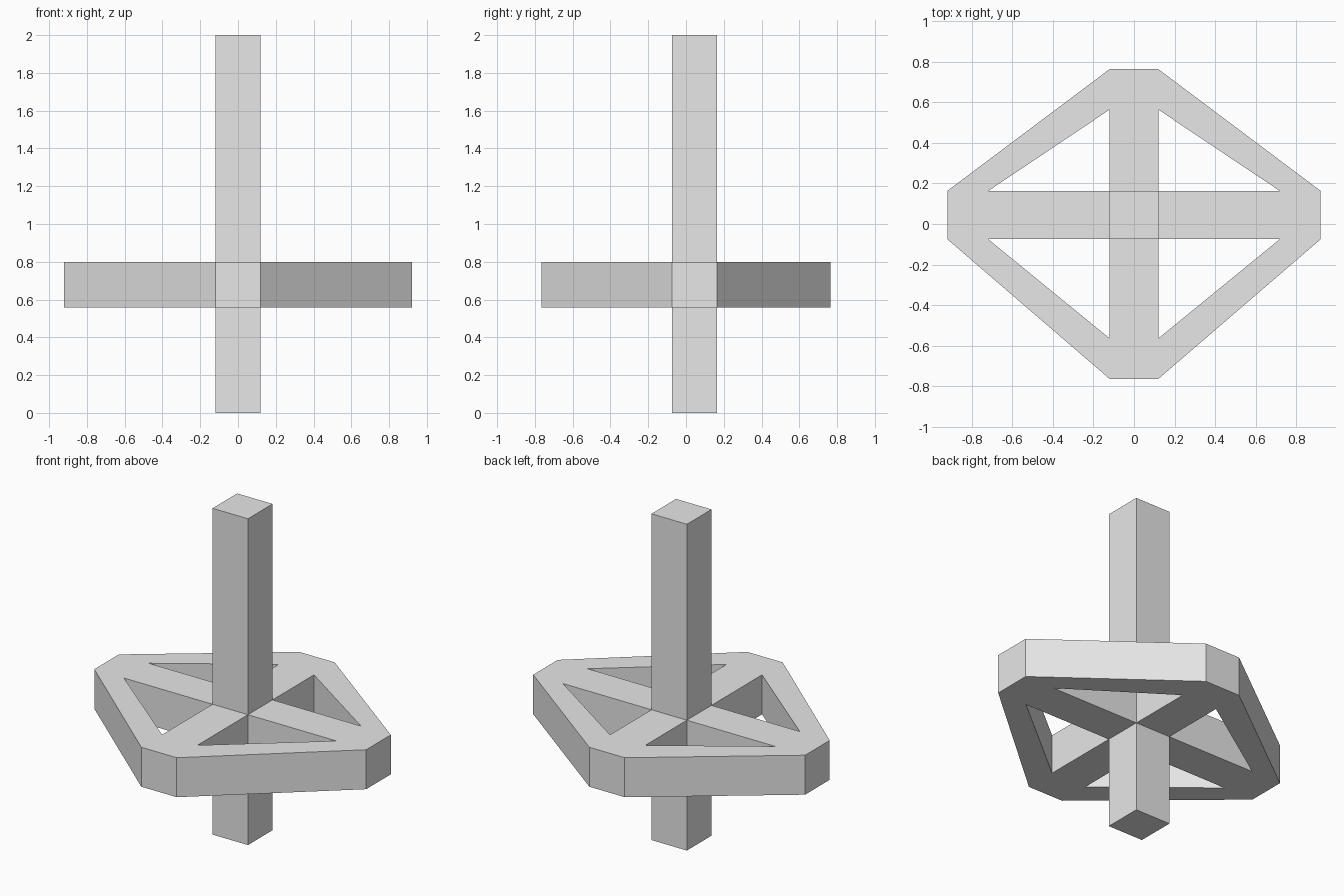
import bpy
import bmesh

if "Cube" in bpy.data.objects:
    bpy.data.objects.remove(bpy.data.objects["Cube"])

# Main dimensions
W = 0.12                      # half width of the arms and post in x
Y0, Y1 = -0.075, 0.163        # post and side arm limits in y
OUT_X, OUT_Y = 0.922, 0.765   # arm tips
IN_X, IN_Y = 0.72, 0.565      # inner ends of the diagonal braces
Z0, Z1, TOP = 0.557, 0.799, 2.0

mat = bpy.data.materials.new("plain grey")
mat.diffuse_color = (0.8, 0.8, 0.8, 1.0)
mat.use_nodes = True
mat.node_tree.nodes["Principled BSDF"].inputs["Base Color"].default_value = mat.diffuse_color

bm = bmesh.new()
cache = {}


def vert(x, y):
    """Shared plan vertex at the underside of the frame."""
    key = (round(x, 4), round(y, 4))
    if key not in cache:
        cache[key] = bm.verts.new((x, y, Z0))
    return cache[key]


def plan(*points):
    return bm.faces.new([vert(*p) for p in points])


# Central square where the post passes through the frame
plan((-W, Y0), (W, Y0), (W, Y1), (-W, Y1))

# Side arms, split where the braces meet them
for s in (-1, 1):
    plan((s * W, Y0), (s * IN_X, Y0), (s * IN_X, Y1), (s * W, Y1))
    plan((s * IN_X, Y0), (s * OUT_X, Y0), (s * OUT_X, Y1), (s * IN_X, Y1))

# Front and back arms, with a diagonal brace on each side
for s, y in ((-1, Y0), (1, Y1)):
    plan((-W, y), (W, y), (W, s * IN_Y), (-W, s * IN_Y))
    plan((-W, s * IN_Y), (W, s * IN_Y), (W, s * OUT_Y), (-W, s * OUT_Y))
    for m in (-1, 1):
        plan((m * IN_X, y), (m * OUT_X, y), (m * W, s * OUT_Y), (m * W, s * IN_Y))

# Raise the plan into a solid frame
bmesh.ops.recalc_face_normals(bm, faces=bm.faces[:])
ext = bmesh.ops.extrude_face_region(bm, geom=bm.faces[:], use_keep_orig=True)
bmesh.ops.translate(bm, vec=(0, 0, Z1 - Z0),
                    verts=[g for g in ext["geom"] if isinstance(g, bmesh.types.BMVert)])

# Pull the central square up and down to form the post
for z, target in ((Z1, TOP), (Z0, 0.0)):
    bm.faces.ensure_lookup_table()
    centre = [f for f in bm.faces
              if all(abs(v.co.z - z) < 1e-4 and abs(v.co.x) < W + 1e-4
                     and Y0 - 1e-4 < v.co.y < Y1 + 1e-4 for v in f.verts)]
    ext = bmesh.ops.extrude_face_region(bm, geom=centre)
    bmesh.ops.translate(bm, vec=(0, 0, target - z),
                        verts=[g for g in ext["geom"] if isinstance(g, bmesh.types.BMVert)])

bmesh.ops.recalc_face_normals(bm, faces=bm.faces[:])
mesh = bpy.data.meshes.new("post_with_braced_frame")
bm.to_mesh(mesh)
bm.free()
mesh.materials.append(mat)
obj = bpy.data.objects.new("post_with_braced_frame", mesh)
bpy.context.collection.objects.link(obj)
